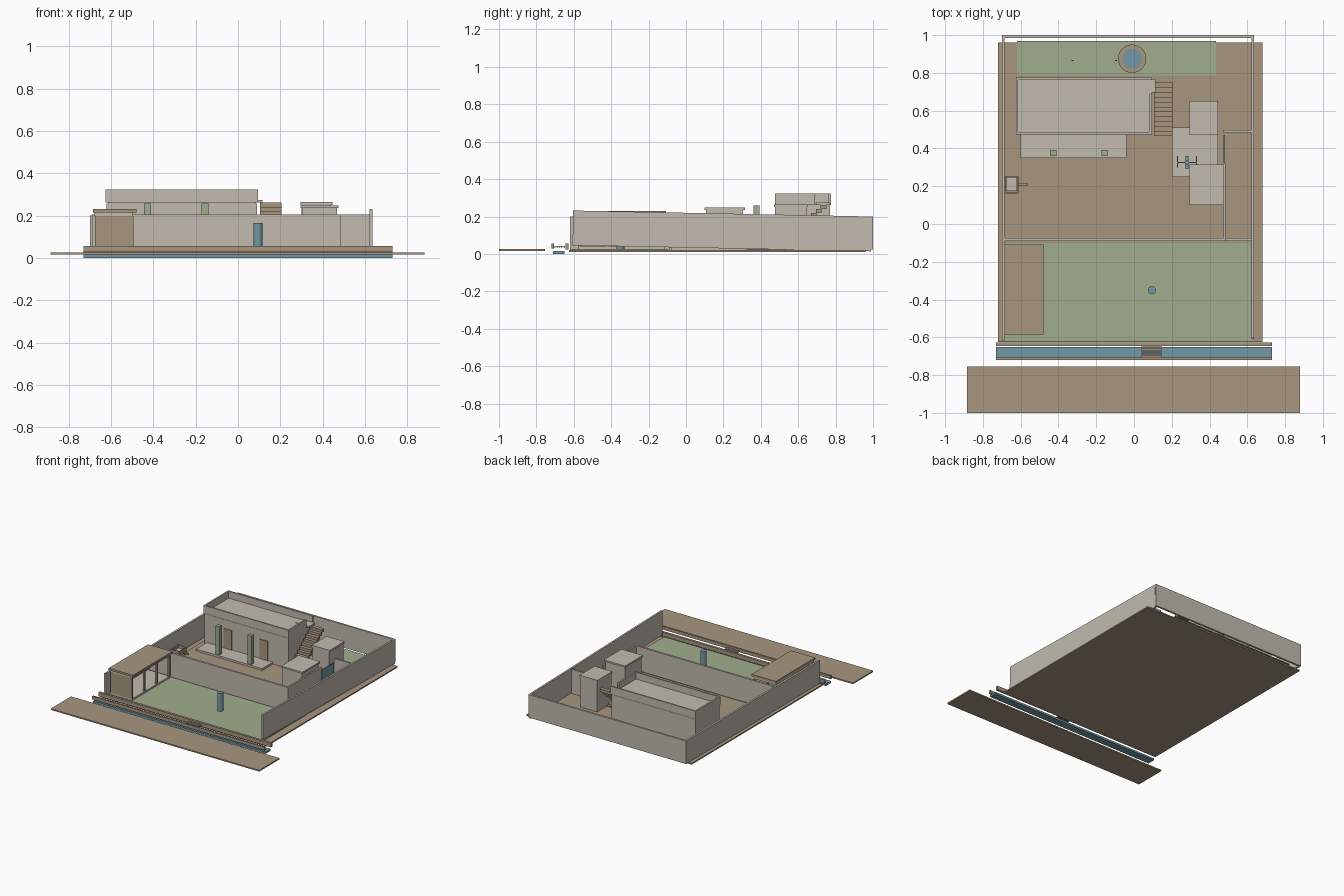
import bpy, math


def lin(c):
    return tuple(((v / 255 + 0.055) / 1.055) ** 2.4 for v in c) + (1.0,)


def mat(name, rgb):
    m = bpy.data.materials.new(name)
    m.diffuse_color = lin(rgb)
    return m


TAN = mat("earth tan", (168, 150, 128))
GREY = mat("plaster grey", (194, 187, 175))
GREEN = mat("grass green", (160, 174, 142))
BLUE = mat("water blue", (115, 152, 163))


def finish(o, name, m):
    o.name = name
    o.data.materials.append(m)
    return o


def box(name, m, x0, x1, y0, y1, z0, z1, rx=0.0):
    bpy.ops.mesh.primitive_cube_add(size=1, location=((x0 + x1) / 2, (y0 + y1) / 2, (z0 + z1) / 2))
    o = bpy.context.object
    o.scale = (x1 - x0, y1 - y0, z1 - z0)
    o.rotation_euler.x = rx
    return finish(o, name, m)


def cyl(name, m, x, y, r, z0, z1, n=32):
    bpy.ops.mesh.primitive_cylinder_add(vertices=n, radius=r, depth=z1 - z0, location=(x, y, (z0 + z1) / 2))
    o = finish(bpy.context.object, name, m)
    bpy.ops.object.shade_smooth_by_angle()
    return o


# Ground, road and lawns
box("ground", TAN, -0.72, 0.68, -0.625, 0.96, 0.01, 0.02)
box("road", TAN, -0.885, 0.88, -1.0, -0.755, 0.015, 0.025)
box("front_lawn", GREEN, -0.685, 0.62, -0.62, -0.10, 0.02, 0.027)
box("back_lawn", GREEN, -0.62, 0.435, 0.785, 0.97, 0.02, 0.027)
box("courtyard", TAN, -0.65, 0.46, -0.06, 0.53, 0.02, 0.027)

# Canal with kerbs and slatted crossing
box("canal_water", BLUE, -0.73, 0.73, -0.71, -0.65, 0.0, 0.015)
box("canal_outer_kerb", TAN, -0.73, 0.73, -0.72, -0.707, 0.03, 0.055)
box("canal_inner_kerb", TAN, -0.73, 0.73, -0.645, -0.627, 0.025, 0.055)
for i in range(5):
    y = -0.706 + i * 0.0125
    box("crossing_slat", TAN, 0.04, 0.145, y, y + 0.0095, 0.034, 0.042)

# Compound walls
box("left_wall", GREY, -0.70, -0.685, -0.62, 1.0, 0.025, 0.20)
box("back_wall", GREY, -0.70, 0.635, 0.985, 1.0, 0.025, 0.20)
box("right_wall", GREY, 0.622, 0.636, -0.605, 0.99, 0.03, 0.216, -0.02)
box("middle_wall", GREY, -0.69, 0.485, -0.09, -0.075, 0.02, 0.205)
box("low_wall", GREY, 0.485, 0.622, -0.09, -0.075, 0.02, 0.05)
box("partition_wall", GREY, 0.473, 0.485, -0.09, 0.32, 0.02, 0.205)
box("side_wall", GREY, 0.473, 0.622, 0.485, 0.497, 0.02, 0.205)
box("side_gate", BLUE, 0.475, 0.483, 0.325, 0.47, 0.025, 0.18)

# House with roof parapet, open at the stair landing
box("house_body", GREY, -0.62, 0.09, 0.48, 0.77, 0.02, 0.258)
box("house_roof", GREY, -0.625, 0.095, 0.475, 0.775, 0.262, 0.27)
box("roof_neck", GREY, -0.615, 0.085, 0.485, 0.765, 0.258, 0.262)
for name, a in {"front": (-0.625, 0.095, 0.475, 0.487), "back": (-0.625, 0.095, 0.763, 0.775),
                "left": (-0.625, -0.613, 0.487, 0.763), "right": (0.083, 0.095, 0.487, 0.69)}.items():
    box(name + "_parapet", GREY, *a, 0.27, 0.322)
box("roof_landing", GREY, 0.0, 0.115, 0.695, 0.768, 0.262, 0.274)
for x in (-0.42, -0.115):
    box("house_door", TAN, x - 0.035, x + 0.035, 0.474, 0.481, 0.035, 0.19)

# Porch platform and columns
box("porch_platform", GREY, -0.60, -0.04, 0.35, 0.48, 0.02, 0.042)
for x in (-0.427, -0.156):
    box("porch_column", GREEN, x - 0.017, x + 0.017, 0.36, 0.392, 0.042, 0.258)

# Outside stair
N = 11
for i in range(N):
    y, z = 0.465 + i * 0.0255, 0.03 + i * 0.021
    box("stair_step", TAN, 0.105, 0.205, y, y + 0.03, z, z + 0.022)

# Well and posts in the back garden
cyl("well_rim", TAN, -0.01, 0.875, 0.075, 0.02, 0.05)
cyl("well_water", BLUE, -0.01, 0.875, 0.052, 0.05, 0.053)
for x in (-0.325, -0.095):
    box("garden_post", TAN, x - 0.005, x + 0.005, 0.862, 0.868, 0.027, 0.12)

# Sheds on the right with a low paved floor
box("rear_shed", GREY, 0.30, 0.44, 0.475, 0.645, 0.02, 0.25)
box("rear_shed_roof", GREY, 0.295, 0.446, 0.47, 0.65, 0.25, 0.265)
box("front_shed", GREY, 0.303, 0.467, 0.108, 0.305, 0.02, 0.235)
box("front_shed_roof", GREY, 0.295, 0.475, 0.10, 0.315, 0.235, 0.247)
box("paved_floor", GREY, 0.20, 0.445, 0.25, 0.51, 0.02, 0.035)

# Water pump on the paved floor
cyl("pump_body", BLUE, 0.28, 0.325, 0.011, 0.035, 0.11, 16)
box("pump_spout", BLUE, 0.272, 0.288, 0.29, 0.36, 0.085, 0.095)
box("pump_handle", TAN, 0.23, 0.33, 0.322, 0.328, 0.10, 0.106)
for x in (0.23, 0.33):
    box("pump_post", TAN, x - 0.003, x + 0.003, 0.30, 0.36, 0.035, 0.106)

# Front pavilion with open right side
box("pavilion_roof", TAN, -0.685, -0.48, -0.585, -0.108, 0.215, 0.23)
box("pavilion_beam", GREY, -0.68, -0.495, -0.575, -0.115, 0.197, 0.215)
box("pavilion_floor", GREY, -0.68, -0.495, -0.575, -0.115, 0.02, 0.04)
box("pavilion_front_panel", TAN, -0.675, -0.50, -0.575, -0.565, 0.04, 0.197)
for y in (-0.57, -0.42, -0.27, -0.122):
    box("pavilion_post", TAN, -0.507, -0.493, y - 0.007, y + 0.007, 0.04, 0.197)

# Water tank column on the front lawn
cyl("lawn_column", BLUE, 0.095, -0.35, 0.021, 0.025, 0.165, 24)

# Small cart beside the left wall
box("cart_bed", GREY, -0.675, -0.62, 0.175, 0.245, 0.06, 0.07)
for y in (0.165, 0.25):
    box("cart_side", TAN, -0.682, -0.612, y - 0.004, y + 0.004, 0.05, 0.09)
for x in (-0.682, -0.614):
    box("cart_end", TAN, x - 0.003, x + 0.003, 0.165, 0.25, 0.05, 0.09)
for x in (-0.67, -0.625):
    for y in (0.165, 0.25):
        box("cart_leg", TAN, x - 0.004, x + 0.004, y - 0.004, y + 0.004, 0.027, 0.06)
box("cart_handle", TAN, -0.612, -0.565, 0.20, 0.216, 0.062, 0.07)
